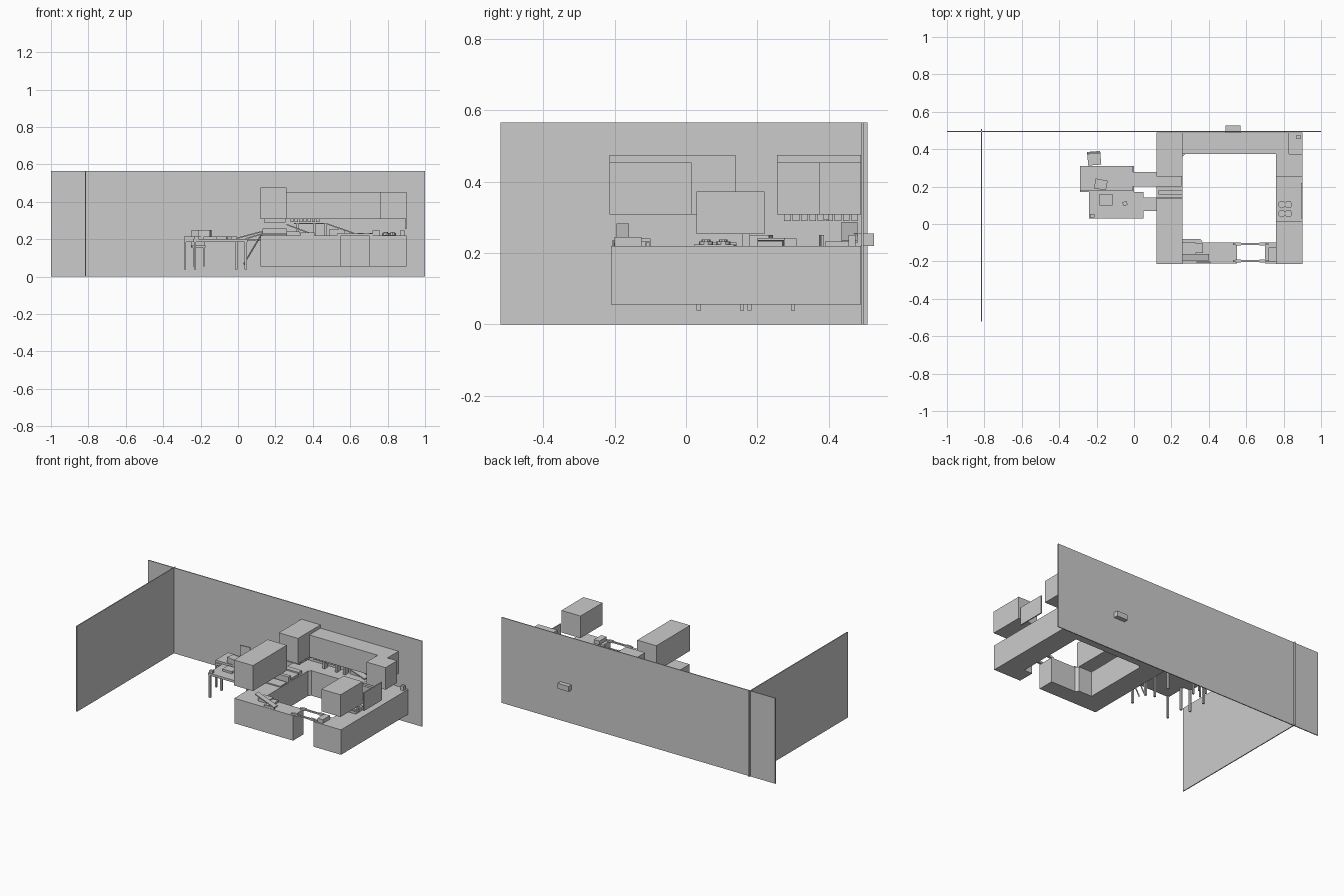
import bpy, bmesh, math
from mathutils import Vector, Matrix


def add_mesh(name, bm):
    me = bpy.data.meshes.new(name)
    bmesh.ops.recalc_face_normals(bm, faces=bm.faces)
    bm.to_mesh(me)
    bm.free()
    ob = bpy.data.objects.new(name, me)
    bpy.context.collection.objects.link(ob)
    return ob


def box(name, x0, x1, y0, y1, z0, z1, turn=0):
    bm = bmesh.new()
    bmesh.ops.create_cube(bm, size=1)
    bmesh.ops.scale(bm, vec=(x1 - x0, y1 - y0, z1 - z0), verts=bm.verts)
    ob = add_mesh(name, bm)
    ob.location = ((x0 + x1) / 2, (y0 + y1) / 2, (z0 + z1) / 2)
    ob.rotation_euler.z = math.radians(turn)
    return ob


def prism(name, outline, low, high, axis='z'):
    """Extrude an outline: xy outline along z, or xz outline along y."""
    bm = bmesh.new()
    pts = [(a, b, low) if axis == 'z' else (a, low, b) for a, b in outline]
    face = bm.faces.new([bm.verts.new(p) for p in pts])
    ext = bmesh.ops.extrude_face_region(bm, geom=[face])
    step = (0, 0, high - low) if axis == 'z' else (0, high - low, 0)
    bmesh.ops.translate(bm, vec=step, verts=[v for v in ext['geom'] if isinstance(v, bmesh.types.BMVert)])
    return add_mesh(name, bm)


def rod(name, a, b, r, sides=6):
    a, b = Vector(a), Vector(b)
    bm = bmesh.new()
    bmesh.ops.create_cone(bm, cap_ends=True, segments=sides, radius1=r, radius2=r, depth=(b - a).length)
    ob = add_mesh(name, bm)
    ob.matrix_world = Matrix.Translation((a + b) / 2) @ (b - a).to_track_quat('Z', 'Y').to_matrix().to_4x4()
    return ob


# Room walls
box("back_wall", -1, 1, 0.491, 0.497, 0, 0.565)
box("left_wall", -0.818, -0.812, -0.52, 0.508, 0, 0.565)

# Worktop units: one broken ring with a gap at the front
prism("counter", [(0.55, -0.21), (0.55, -0.1), (0.37, -0.1), (0.355, -0.08), (0.26, -0.08),
                  (0.26, 0.36), (0.275, 0.375), (0.76, 0.375), (0.76, -0.1), (0.70, -0.1),
                  (0.70, -0.21), (0.9, -0.21), (0.9, 0.49), (0.12, 0.49), (0.12, -0.21)],
      0.055, 0.22)

# Wall cupboards
box("left_cupboard_front", 0.12, 0.26, -0.215, 0.138, 0.307, 0.475)
box("left_cupboard_back", 0.12, 0.26, 0.255, 0.49, 0.307, 0.475)
box("back_cupboard", 0.26, 0.83, 0.373, 0.49, 0.307, 0.453)
box("right_cupboard_front", 0.76, 0.9, -0.215, 0.015, 0.307, 0.453)
prism("right_cupboard_corner", [(0.76, 0.255), (0.9, 0.255), (0.9, 0.375),
                                (0.83, 0.375), (0.76, 0.375)], 0.307, 0.453)
box("splash_panel", 0.893, 0.9, 0.03, 0.22, 0.253, 0.372)

# Hanging blocks beneath the cupboards
for i in range(9):
    y = 0.275 + i * 0.0235
    box("hanging_block_side", 0.14, 0.255, y, y + 0.019, 0.29, 0.307)
for i in range(7):
    x = 0.28 + i * 0.023
    box("hanging_block_back", x, x + 0.018, 0.385, 0.40, 0.292, 0.307)

# Hob with four burners
box("hob_plate", 0.772, 0.845, 0.022, 0.135, 0.219, 0.223)
for x in (0.79, 0.826):
    for y in (0.056, 0.104):
        rod("burner", (x, y, 0.22), (x, y, 0.232), 0.02, 10)
        rod("burner_cap", (x, y, 0.232), (x, y, 0.237), 0.012, 10)

# Stepped table made from two overlapping tops
prism("table_top", [(-0.24, 0.03), (0.05, 0.03), (0.05, 0.17), (0, 0.17), (0, 0.31),
                    (-0.29, 0.31), (-0.29, 0.172), (-0.24, 0.172)], 0.185, 0.2)
box("upper_table_leaf", -0.29, -0.005, 0.18, 0.31, 0.2, 0.214)
for x, y in [(-0.283, 0.3), (-0.283, 0.178), (-0.01, 0.3), (-0.01, 0.178),
             (-0.23, 0.036), (-0.23, 0.157), (0.042, 0.036), (0.042, 0.157)]:
    box("table_leg", x - 0.006, x + 0.006, y - 0.006, y + 0.006, 0.038, 0.19)

# Things on the table
box("table_carton", -0.21, -0.145, 0.185, 0.238, 0.214, 0.25, -10)
box("table_book", -0.185, -0.115, 0.1, 0.16, 0.2, 0.214)
box("table_small_box", -0.06, -0.037, 0.098, 0.12, 0.2, 0.215, 20)
box("table_cup", -0.235, -0.212, 0.035, 0.053, 0.2, 0.216)
box("chair_seat", -0.248, -0.178, 0.315, 0.388, 0.155, 0.165, 5)
box("chair_back", -0.248, -0.178, 0.375, 0.383, 0.16, 0.25, 5)
for x in (-0.235, -0.183):
    for y in (0.325, 0.378):
        box("chair_leg", x - 0.005, x + 0.005, y - 0.005, y + 0.005, 0.055, 0.155)

# Bridges from table to counter, with leaning props
prism("bridge_back", [(-0.01, 0.2), (0.12, 0.235), (0.13, 0.235), (0.13, 0.242), (0.12, 0.242), (-0.01, 0.207)],
      0.2, 0.278, 'y')
prism("bridge_front", [(0.04, 0.198), (0.12, 0.222), (0.26, 0.222), (0.26, 0.229), (0.12, 0.229), (0.04, 0.205)],
      0.07, 0.142, 'y')
for y in (0.085, 0.13):
    rod("bridge_prop", (0.03, y, 0.065), (0.125, y, 0.225), 0.004)
box("bridge_edge", 0.0, 0.12, 0.2, 0.21, 0.19, 0.2)
box("counter_book_tall", 0.13, 0.26, 0.157, 0.18, 0.22, 0.258)
box("counter_board", 0.13, 0.255, 0.2, 0.27, 0.22, 0.234)
box("counter_carton", 0.13, 0.25, 0.275, 0.31, 0.22, 0.24)

# Raised shelf and ramp along the back worktop
prism("back_ramp", [(0.3, 0.28), (0.47, 0.28), (0.62, 0.228), (0.62, 0.235), (0.47, 0.287), (0.3, 0.287)],
      0.435, 0.48, 'y')
for x in (0.31, 0.40, 0.46):
    box("ramp_support", x, x + 0.015, 0.44, 0.475, 0.22, 0.28)
box("back_tray", 0.64, 0.75, 0.39, 0.46, 0.22, 0.232)
box("corner_tin", 0.87, 0.89, 0.455, 0.475, 0.22, 0.25)
box("wall_box", 0.49, 0.57, 0.47, 0.526, 0.22, 0.255)

# Items and rails on the front worktop
box("front_carton", 0.26, 0.33, -0.16, -0.1, 0.22, 0.24)
box("front_step", 0.33, 0.37, -0.155, -0.105, 0.22, 0.232)
box("front_tin", 0.335, 0.41, -0.208, -0.2, 0.22, 0.235)
box("front_end_box", 0.72, 0.76, -0.2, -0.125, 0.22, 0.245)
for y in (-0.107, -0.197):
    box("gap_rail", 0.53, 0.72, y - 0.005, y + 0.005, 0.22, 0.229)
    for x in (0.553, 0.68):
        box("rail_end", x - 0.01, x + 0.02, y - 0.008, y + 0.008, 0.219, 0.232)
prism("front_ramp", [(0.26, 0.275), (0.4, 0.222), (0.4, 0.229), (0.26, 0.282)], -0.195, -0.16, 'y')
